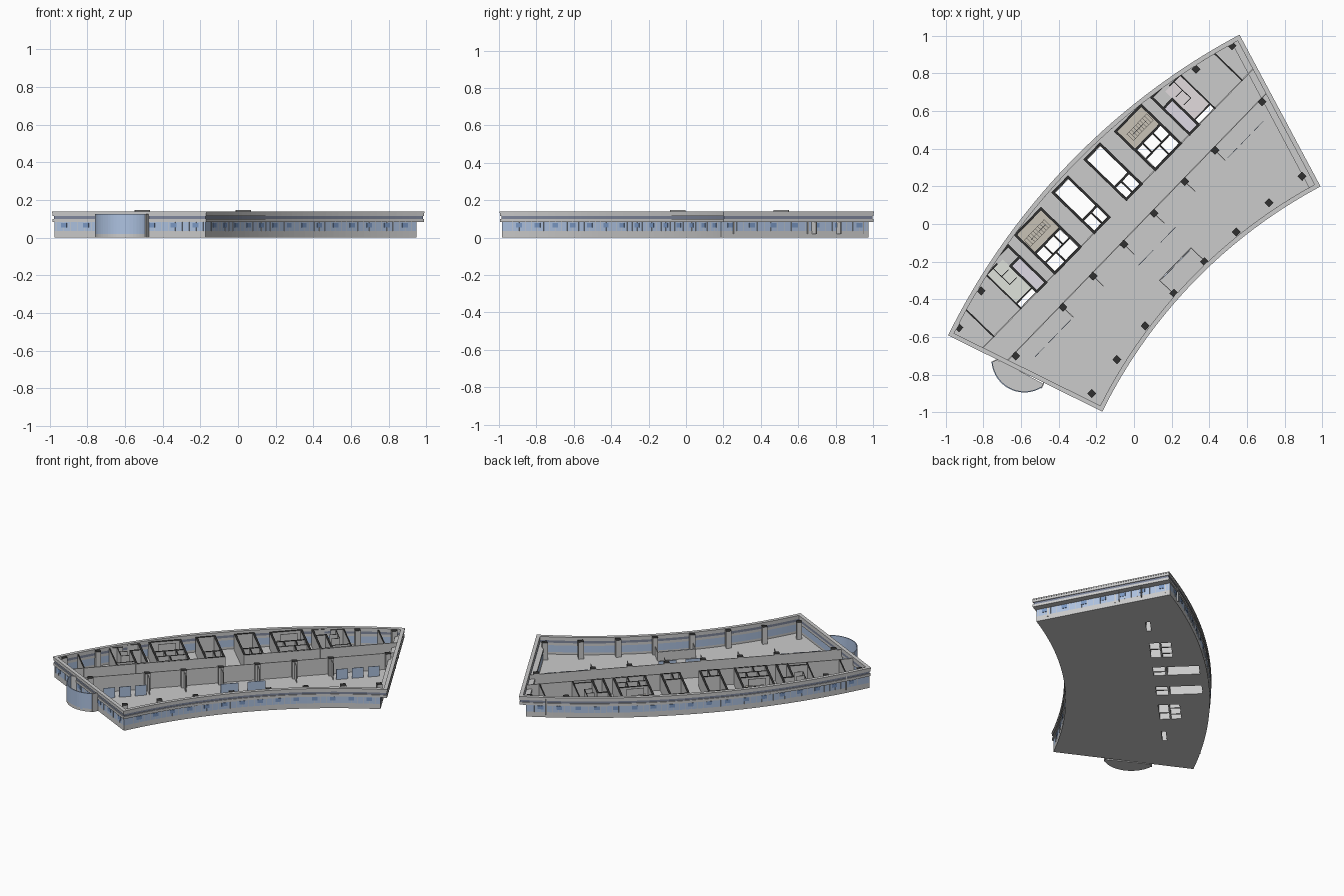
import bpy, bmesh, math
from mathutils import Matrix, Vector

if "Cube" in bpy.data.objects:
    bpy.data.objects.remove(bpy.data.objects["Cube"])

# Everything is laid out in the building's own frame (long axis = X), then turned in plan
TURN = Matrix.Rotation(math.radians(45.9), 4, 'Z')
R_OUT, R_IN, CY, HALF = 3.63, 2.72, -3.16, math.radians(17.8)
SEG = 40


def mat(name, r, g, b):
    m = bpy.data.materials.new(name)
    m.diffuse_color = (r, g, b, 1)
    m.use_nodes = True
    m.node_tree.nodes["Principled BSDF"].inputs["Base Color"].default_value = m.diffuse_color
    return m


GLASS = mat("glass_blue", .42, .54, .75)
PANE = mat("pane_blue", .20, .32, .56)
STRIP = mat("strip_dark", .22, .25, .34)
DARK = mat("cut_dark", .03, .03, .03)
GREY = mat("wall_grey", .55, .55, .55)
BROWN = mat("floor_brown", .58, .54, .47)
LILAC = mat("floor_lilac", .74, .70, .78)
PALE = mat("floor_green", .74, .76, .71)
PINK = mat("floor_pink", .76, .71, .73)


def finish(bm, name, mats=()):
    bmesh.ops.recalc_face_normals(bm, faces=bm.faces)
    me = bpy.data.meshes.new(name)
    bm.transform(TURN)
    bm.to_mesh(me)
    bm.free()
    for m in mats:
        me.materials.append(m)
    ob = bpy.data.objects.new(name, me)
    bpy.context.collection.objects.link(ob)
    return ob


def boxes(name, items, mats=(), cap=False):
    """items: (centre a, centre b, size a, size b, z0, z1, rotation)"""
    bm = bmesh.new()
    for a, b, sa, sb, z0, z1, rot in items:
        M = (Matrix.Translation((a, b, (z0 + z1) / 2)) @ Matrix.Rotation(rot, 4, 'Z')
             @ Matrix.Diagonal((sa, sb, z1 - z0, 1)))
        bmesh.ops.create_cube(bm, size=1, matrix=M)
    if cap:
        bm.normal_update()
        for f in bm.faces:
            if f.normal.z > .9:
                f.material_index = 1
    return finish(bm, name, mats)


def rect(a0, a1, b0, b1, z0, z1):
    return ((a0 + a1) / 2, (b0 + b1) / 2, abs(a1 - a0), abs(b1 - b0), z0, z1, 0)


def wall(a0, b0, a1, b1, t=.008, z0=.02, z1=.13):
    d = Vector((a1 - a0, b1 - b0))
    return ((a0 + a1) / 2, (b0 + b1) / 2, d.length + t, t, z0, z1, math.atan2(d.y, d.x))


def both(items):
    """Mirror the items across the middle of the building."""
    return items + [(-a, b, sa, sb, z0, z1, -r) for a, b, sa, sb, z0, z1, r in items]


def polar(r, p):
    return (r * math.sin(p), r * math.cos(p) + CY)


def outline(arc, west, east):
    """Ring-sector plan, pulled in by the given distances."""
    pts = []
    for r, rev in ((R_OUT - arc, False), (R_IN + arc, True)):
        p0, p1 = -HALF + west / r, HALF - east / r
        row = [polar(r, p0 + (p1 - p0) * i / SEG) for i in range(SEG + 1)]
        pts += row[::-1] if rev else row
    return pts


def plate(name, pts, z0, z1, mats=()):
    bm = bmesh.new()
    f = bm.faces.new([bm.verts.new((x, y, z0)) for x, y in pts])
    up = bmesh.ops.extrude_face_region(bm, geom=[f])["geom"]
    bmesh.ops.translate(bm, vec=(0, 0, z1 - z0),
                        verts=[v for v in up if isinstance(v, bmesh.types.BMVert)])
    return finish(bm, name, mats)


def ring(name, outer, inner, z0, z1, mats=()):
    bm = bmesh.new()
    loops = [[bm.verts.new((x, y, z)) for x, y in outline(*o)]
             for o, z in ((outer, z0), (outer, z1), (inner, z1), (inner, z0))]
    n = len(loops[0])
    for k in range(4):
        A, B = loops[k], loops[(k + 1) % 4]
        for i in range(n):
            j = (i + 1) % n
            bm.faces.new((A[i], A[j], B[j], B[i]))
    return finish(bm, name, mats)


# Facade: low wall, glazing, then the overhanging banded parapet
LOW, LOW_IN = (.008, .006, .042), (.018, .016, .052)
ring("base_wall", LOW, LOW_IN, 0, .035)
ring("glazing", LOW, LOW_IN, .035, .083, [GLASS])
ring("lower_band", (0, 0, 0), (.022, .022, .055), .083, .1)
ring("recessed_strip", (.005, .005, .005), (.022, .022, .022), .1, .116, [STRIP])
ring("parapet", (0, 0, 0), (.022, .022, .022), .116, .138)
ring("parapet_coping", (-.002, -.002, -.002), (.022, .022, .022), .132, .14)


def around(step, width, depth, z0, z1):
    """Small boxes spaced along all four facades."""
    out = []
    for r in (R_OUT - LOW[0], R_IN + LOW[0]):
        n = int(2 * HALF * r / step)
        for i in range(n):
            p = -HALF + .02 + (2 * HALF - .04) * (i + .5) / n
            out.append((*polar(r, p), width, depth, z0, z1, -p))
    n = int((R_OUT - R_IN) / step)
    for s, d in ((-1, LOW[1]), (1, LOW[2])):
        for i in range(n):
            r = R_IN + (R_OUT - R_IN) * (i + .5) / n
            p = s * (HALF - d / r)
            out.append((*polar(r, p), depth, width, z0, z1, -s * HALF))
    return out


boxes("opening_windows", around(.12, .035, .006, .055, .078), [PANE])
boxes("mullions", around(.04, .002, .004, .035, .083), [GREY])

# Floor plate with shafts cut through the core
floor = plate("floor_slab", outline(.012, .01, .046), 0, .02)
holes = both([rect(*h, -.05, .1) for h in (
    (-.735, -.625, .124, .152),
    (-.472, -.40, .128, .19), (-.472, -.42, .2, .262),
    (-.39, -.295, .128, .19), (-.41, -.345, .2, .262), (-.335, -.295, .2, .262),
    (-.172, -.072, .215, .415), (-.172, -.12, .128, .203), (-.11, -.072, .128, .203))])
cutter = boxes("shaft_cutter", holes)
cutter.hide_render = True
mod = floor.modifiers.new("shafts", 'BOOLEAN')
mod.operation, mod.solver, mod.object = 'DIFFERENCE', 'EXACT', cutter
bpy.context.view_layer.objects.active = floor
bpy.ops.object.modifier_apply(modifier=mod.name)
bpy.data.objects.remove(cutter)

# Tinted room floors
boxes("stair_hall_floors", both([rect(-.475, -.29, .275, .41, .02, .022)]), [BROWN])
boxes("washroom_lobby_floors", both([rect(-.612, -.553, .128, .31, .02, .022)]), [LILAC])
boxes("west_washroom_floor", [rect(-.735, -.62, .155, .37, .02, .022)], [PALE])
boxes("east_washroom_floor", [rect(.62, .735, .155, .37, .02, .022)], [PINK])

# Columns in three rows
cols = [(-.94, -.036), (-.58, -.036), (-.35, -.036), (-.115, -.036), (-.803, -.465), (-.58, -.436),
        (-.348, -.419), (-.117, -.408), (-1.042, .285), (-.82, .336)]
boxes("columns", both([(a, b, .034, .034, .02, .136, 0) for a, b in cols]), [GREY, DARK], True)

# Thick core walls around stairs, lifts and washrooms
T = .013


def room(a0, a1, b0, b1, t=T):
    return [wall(a0, b0, a1, b0, t), wall(a0, b1, a1, b1, t),
            wall(a0, b0, a0, b1, t), wall(a1, b0, a1, b1, t)]


core = room(-.48, -.285, .12, .412) + room(-.18, -.065, .12, .425) + room(-.617, -.548, .12, .315)
core += [wall(-.48, .268, -.285, .268, T), wall(-.18, .209, -.065, .209, T),
         wall(-.548, .315, -.548, .40, T), wall(-.617, .40, -.548, .40, T)]
boxes("core_walls", both(core), [GREY, DARK], True)

# Thin partitions inside the core and the offices
thin = [wall(-.48, .195, -.285, .195), wall(-.395, .12, -.395, .195), wall(-.415, .195, -.415, .268),
        wall(-.34, .195, -.34, .268), wall(-.115, .12, -.115, .209),
        wall(-.74, .12, -.74, .375), wall(-.74, .154, -.617, .154), wall(-.74, .375, -.66, .375),
        wall(-.69, .25, -.69, .375, .004), wall(-.69, .25, -.64, .25, .004),
        wall(-.69, .31, -.64, .31, .004), wall(-.948, .119, -.948, .34)]
boxes("partitions", both(thin), [GREY, DARK], True)
boxes("corridor_walls", both([wall(-1.035, .119, -.18, .119, .006), wall(-.99, -.022, 0, -.022, .005)]))
stubs = [wall(a, -.036, a, -.112, .004) for a in (-.58, -.35, -.115)]
boxes("office_stub_walls", both(stubs))
boxes("meeting_room_walls", [wall(-.12, -.305, .12, -.305, .004, .02, .08)]
      + both([wall(-.12, -.305, -.12, -.4, .004, .02, .08)]))

# Free-standing glass screens
screens = [wall(a, -.113, a + .07, -.113, .003, .02, .09) for a in (-.87, -.77, -.67)]
screens += [wall(-.14, -.17, -.03, -.17, .003, .02, .08), wall(-.11, -.31, -.01, -.31, .003, .02, .08)]
boxes("glass_screens", both(screens), [GLASS])

# Stair flights and their handrails
flight = [(-.46 + .017 * i, .335, .017, .05, .022, .03 + .008 * i, 0) for i in range(9)]
boxes("stair_flights", both(flight), [BROWN])
boxes("stair_rails", both([wall(-.44, .335, -.33, .335, .003, .1, .147)]))

# Rounded glass entrance bay on the west end
C, ANG = Vector((-.922, -.083)), [math.radians(138.6 + 116.8 * i / 20) for i in range(21)]
arc = [(C.x + .175 * math.cos(t), C.y + .175 * math.sin(t)) for t in ANG]
plate("entrance_floor", arc + [(-.945, -.245), (-1.01, -.01), (-1.03, .025)], 0, .02)
arc_in = [(C.x + .169 * math.cos(t), C.y + .169 * math.sin(t)) for t in reversed(ANG)]
plate("entrance_glass", arc + arc_in, .01, .125, [GLASS])
boxes("entrance_jambs", [wall(-1.053, .032, -1.02, .02, .006, 0, .125),
                         wall(-.966, -.252, -.93, -.24, .006, 0, .125)])
